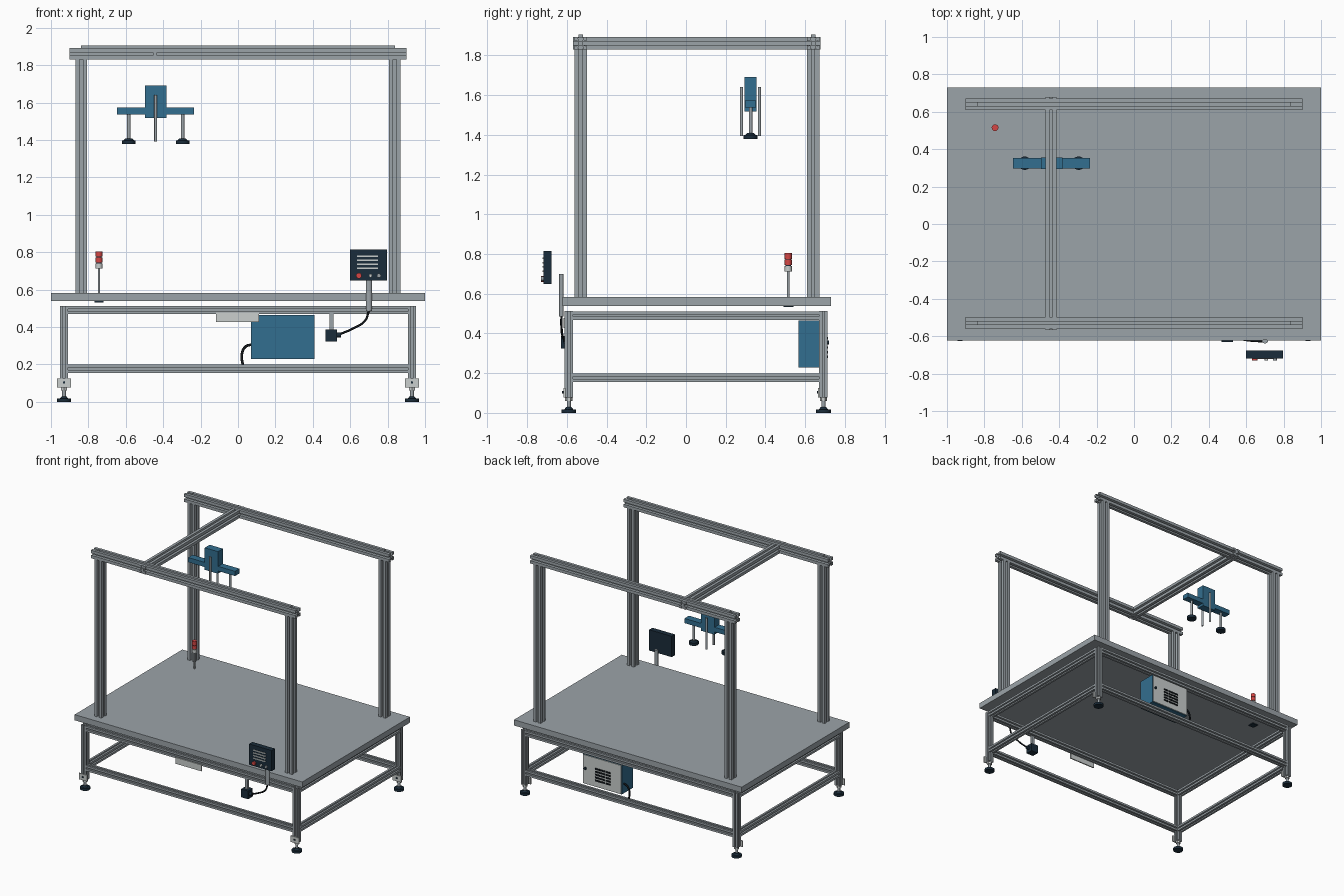
import bpy, bmesh, math
from mathutils import Vector, Matrix

if "Cube" in bpy.data.objects:
    bpy.data.objects.remove(bpy.data.objects["Cube"])


def material(name, r, g, b):
    m = bpy.data.materials.new(name)
    m.diffuse_color = [(c / 255) ** 2.2 for c in (r, g, b)] + [1]
    m.use_nodes = True
    m.node_tree.nodes["Principled BSDF"].inputs["Base Color"].default_value = m.diffuse_color
    return m


ALU = material("aluminium grey", 154, 162, 167)
LIGHT = material("light grey", 200, 205, 204)
BLUE = material("steel blue", 54, 110, 142)
DARK = material("dark navy", 32, 48, 61)
BLACK = material("cable black", 26, 30, 34)
RED = material("signal red", 212, 72, 70)


def finish(name, bm, mat, smooth=False):
    bmesh.ops.recalc_face_normals(bm, faces=bm.faces)
    me = bpy.data.meshes.new(name)
    bm.to_mesh(me)
    bm.free()
    ob = bpy.data.objects.new(name, me)
    bpy.context.collection.objects.link(ob)
    me.materials.append(mat)
    if smooth:
        bpy.context.view_layer.objects.active = ob
        ob.select_set(True)
        bpy.ops.object.shade_smooth_by_angle(angle=math.radians(40))
        ob.select_set(False)
    return ob


def box(name, x, y, z, mat):
    """Box from (min, max) pairs."""
    bm = bmesh.new()
    size = [b - a for a, b in (x, y, z)]
    mid = [(a + b) / 2 for a, b in (x, y, z)]
    bmesh.ops.create_cube(bm, size=1, matrix=Matrix.Translation(mid) @ Matrix.Diagonal(size + [1]))
    return finish(name, bm, mat)


def rod(name, p, q, r, mat, r2=None, sides=20, squash=1):
    """Cylinder or cone between two points."""
    p, q = Vector(p), Vector(q)
    d = q - p
    rot = Vector((0, 0, 1)).rotation_difference(d).to_matrix().to_4x4()
    bm = bmesh.new()
    bmesh.ops.create_cone(bm, cap_ends=True, segments=sides, radius1=r,
                          radius2=r if r2 is None else r2, depth=d.length,
                          matrix=Matrix.Translation((p + q) / 2) @ rot @ Matrix.Diagonal((1, squash, 1, 1)))
    return finish(name, bm, mat, sides > 8)


def extrusion(name, p, q, s):
    """Slotted square bar along one axis between two points."""
    p, q = Vector(p), Vector(q)
    axis = max(range(3), key=lambda i: abs(q[i] - p[i]))
    h, a, lip, b, d = s / 2, .13 * s, .1 * s, .22 * s, .32 * s
    side = [(h, h), (a, h), (a, h - lip), (b, h - lip), (a, h - d),
            (-a, h - d), (-b, h - lip), (-a, h - lip), (-a, h)]
    pts = []
    for _ in range(4):
        pts += side
        side = [(-v, u) for u, v in side]
    bm = bmesh.new()
    verts = []
    for u, v in pts:
        off = [u, v]
        off.insert(axis, 0)
        verts.append(bm.verts.new(p + Vector(off)))
    face = bm.faces.new(verts)
    ext = bmesh.ops.extrude_face_region(bm, geom=[face])
    bmesh.ops.translate(bm, vec=q - p, verts=[g for g in ext["geom"] if isinstance(g, bmesh.types.BMVert)])
    return finish(name, bm, ALU)


def cable(name, pts, r):
    """Smooth round cable through the points, converted to a mesh."""
    cu = bpy.data.curves.new(name, 'CURVE')
    cu.dimensions = '3D'
    cu.bevel_depth, cu.bevel_resolution, cu.resolution_u = r, 2, 6
    cu.use_fill_caps = True
    sp = cu.splines.new('BEZIER')
    sp.bezier_points.add(len(pts) - 1)
    for bp, co in zip(sp.bezier_points, pts):
        bp.co = co
        bp.handle_left_type = bp.handle_right_type = 'AUTO'
    cu.materials.append(BLACK)
    ob = bpy.data.objects.new(name, cu)
    bpy.context.collection.objects.link(ob)


# Table top
box("table_top", (-1, 1), (-.622, .73), (.538, .583), ALU)

# Base frame: legs, feet and rails
LX, LY, LS = .93, (-.59, .692), .043
H = LS / 2
for x in (-LX, LX):
    for y in LY:
        extrusion("leg", (x, y, .078), (x, y, .513), LS)
        box("foot_bracket", (x - .037, x + .037), (y - H - .005, y - H + .004), (.077, .126), LIGHT)
        rod("bracket_bolt", (x, y - H - .012, .104), (x, y - H, .104), .007, DARK, sides=6)
        rod("foot_nut", (x, y, .06), (x, y, .078), .018, LIGHT, sides=6)
        rod("foot_stem", (x, y, .02), (x, y, .062), .01, ALU)
        rod("foot_pad", (x, y, 0), (x, y, .018), .037, DARK)
        rod("foot_collar", (x, y, .018), (x, y, .03), .022, DARK, .013)
for z in (.49, .177):
    for y in LY:
        extrusion("long_rail", (-LX + H, y, z), (LX - H, y, z), LS)
    for x in (-LX, LX):
        extrusion("side_rail", (x, LY[0] + H, z), (x, LY[1] - H, z), LS)

# Gantry: posts, long beams with guide rails, cross beam
for y in (-.53, .64):
    for x in (-.838, .838):
        extrusion("gantry_post", (x, y, .583), (x, y, 1.83), .063)
    extrusion("gantry_beam", (-.9, y, 1.861), (.9, y, 1.861), .063)
    box("guide_rail", (-.84, .84), (y - .011, y + .011), (1.89, 1.905), ALU)
extrusion("cross_beam", (-.444, -.568, 1.861), (-.444, .678, 1.861), .061)

# Gripper
GX, GY = -.44, .325
box("gripper_body", (GX - .058, GX + .058), (GY - .031, GY + .031), (1.517, 1.692), BLUE)
box("gripper_bar", (GX - .206, GX + .206), (GY - .028, GY + .028), (1.537, 1.574), BLUE)
for s in (-1, 1):
    x, y = GX + s * .144, GY + s * .045
    rod("suction_stem", (x, GY, 1.40), (x, GY, 1.537), .009, ALU)
    rod("suction_cup", (x, GY, 1.378), (x, GY, 1.398), .036, DARK)
    rod("suction_collar", (x, GY, 1.398), (x, GY, 1.408), .028, DARK, .018)
    rod("guide_rod", (GX, y, 1.393), (GX, y, 1.64), .008, ALU)

# Signal light
SX, SY = -.743, .515
box("signal_base", (SX - .025, SX + .025), (SY - .025, SY + .025), (.532, .539), DARK)
rod("signal_pole", (SX, SY, .58), (SX, SY, .712), .006, ALU)
for z, mat in ((.712, LIGHT), (.744, RED), (.776, RED)):
    rod("signal_lamp", (SX, SY, z), (SX, SY, z + .028), .018, mat)
rod("signal_core", (SX, SY, .715), (SX, SY, .80), .013, DARK)

# Control panel on its arm
box("panel_case", (.60, .797), (-.718, -.677), (.65, .815), DARK)
rod("panel_arm", (.70, -.627, .485), (.70, -.627, .70), .016, ALU, squash=.7)
for i in range(4):
    z = .778 - i * .0213
    box("panel_line", (.636, .748), (-.723, -.716), (z - .004, z + .004), LIGHT)
for x, r, mat in ((.646, .015, RED), (.708, .009, LIGHT), (.753, .011, ALU)):
    rod("panel_button", (x, -.717, .675), (x, -.73, .675), r, mat)

# Pedal switch hanging from the front rail
box("switch_post", (.488, .51), (-.61, -.59), (.385, .47), ALU)
box("switch_box", (.468, .53), (-.63, -.572), (.323, .388), DARK)
rod("switch_gland", (.53, -.605, .358), (.55, -.605, .358), .014, DARK)
cable("switch_cable", [(.54, -.61, .36), (.61, -.622, .39), (.68, -.627, .435), (.70, -.627, .49)], .006)

# Tray plate under the front rail
box("front_plate", (-.118, .112), (-.618, -.609), (.428, .478), LIGHT)

# Control cabinet with door, vents, lock and cable
box("cabinet", (.07, .41), (.567, .705), (.229, .464), BLUE)
box("cabinet_door", (.074, .406), (.704, .711), (.233, .46), LIGHT)
for row in range(5):
    z = .375 - row * .023
    for col in range(3):
        x = .165 + col * .047
        box("door_vent", (x, x + .04), (.709, .716), (z - .006, z + .006), BLACK)
rod("door_lock", (.385, .71, .355), (.385, .72, .355), .01, DARK)
cable("cabinet_cable", [(.075, .68, .307), (.04, .68, .295), (.02, .68, .25), (.025, .68, .20)], .007)
